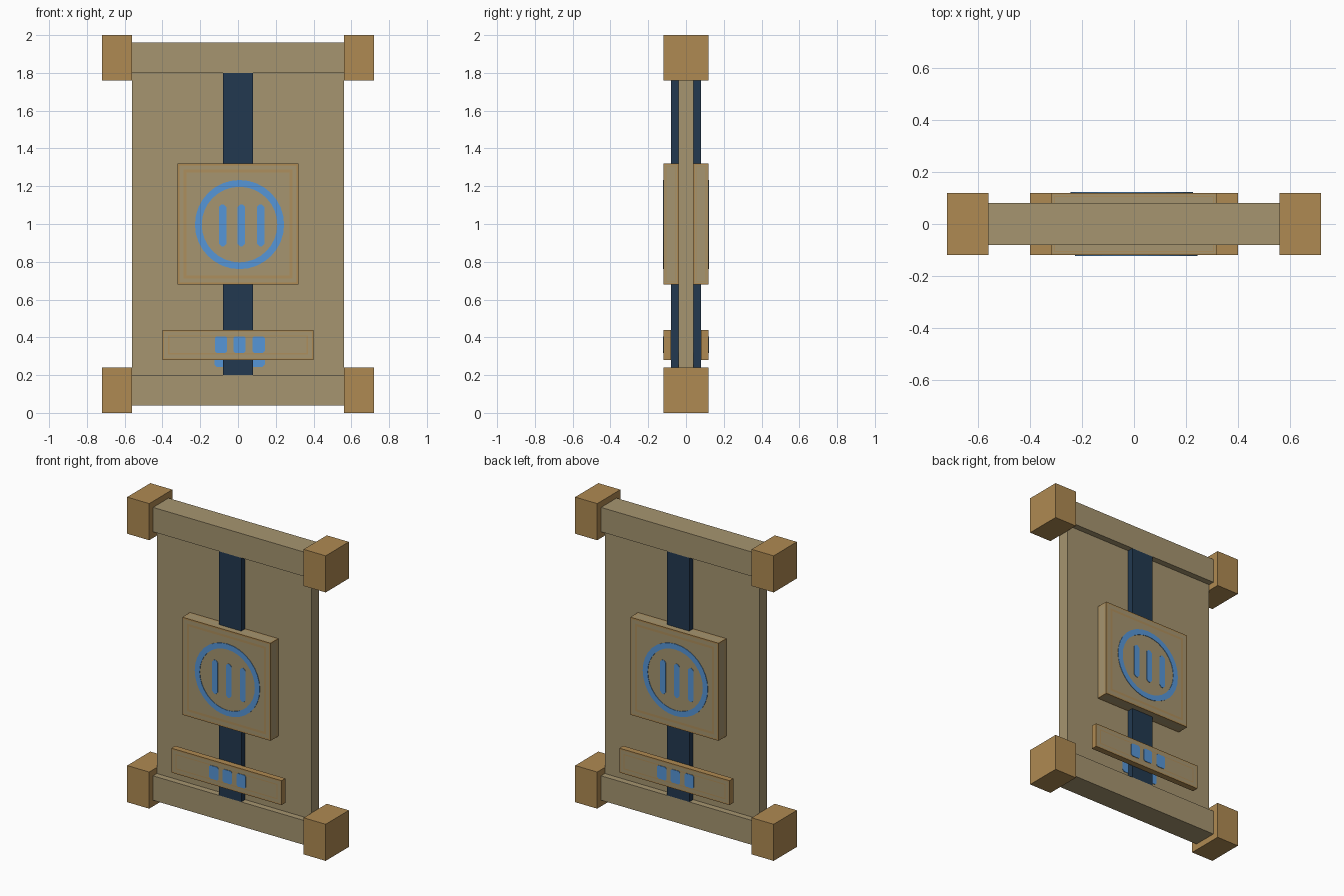
import bpy, bmesh, math

if "Cube" in bpy.data.objects:
    bpy.data.objects.remove(bpy.data.objects["Cube"], do_unlink=True)


def material(name, rgb):
    lin = [(c / 255 / 12.92) if c / 255 <= 0.04045 else ((c / 255 + 0.055) / 1.055) ** 2.4 for c in rgb]
    m = bpy.data.materials.new(name)
    m.diffuse_color = (*lin, 1)
    m.use_nodes = True
    m.node_tree.nodes["Principled BSDF"].inputs["Base Color"].default_value = (*lin, 1)
    return m


cloth = material("tan cloth", (166, 149, 112))
wood = material("golden wood", (175, 138, 82))
trim = material("soft gold trim", (174, 143, 93))
navy = material("navy ribbon", (34, 57, 80))
blue = material("bright blue", (86, 150, 215))


def finish(name, bm, mats):
    bmesh.ops.recalc_face_normals(bm, faces=bm.faces)
    mesh = bpy.data.meshes.new(name)
    bm.to_mesh(mesh)
    bm.free()
    for m in mats:
        mesh.materials.append(m)
    obj = bpy.data.objects.new(name, mesh)
    bpy.context.collection.objects.link(obj)
    return obj


def box_mesh(lo, hi):
    bm = bmesh.new()
    bmesh.ops.create_cube(bm, size=1)
    for v in bm.verts:
        v.co = [(lo[i] + hi[i]) / 2 + v.co[i] * (hi[i] - lo[i]) for i in range(3)]
    bm.normal_update()
    return bm


def box(name, x, y, z, mat):
    lo, hi = zip(*(sorted(r) for r in (x, y, z)))
    return finish(name, box_mesh(lo, hi), [mat])


def framed_panel(name, x, y, z, side, front_steps, side_steps):
    """Box whose faces are inset into border, gap, inner trim line and centre."""
    lo, hi = zip(*(sorted(r) for r in (x, y, z)))
    bm = box_mesh(lo, hi)
    for f in list(bm.faces):
        if f.normal.y * side < -0.5:      # hidden face against the banner
            continue
        steps = front_steps if f.normal.y * side > 0.5 else side_steps
        if not steps:
            f.material_index = 1
            continue
        for width, index in zip(steps, (1, 0, 2)):
            rim = bmesh.ops.inset_individual(bm, faces=[f], thickness=width)["faces"]
            for r in rim:
                r.material_index = index
        f.material_index = 0
    return finish(name, bm, [cloth, wood, trim])


def plate(name, points, side, y, hole=None):
    """Thin painted shape in the xz plane, turned to face the given side."""
    bm = bmesh.new()
    outer = [bm.verts.new((-side * px, side * y, pz)) for px, pz in points]
    if hole:
        inner = [bm.verts.new((-side * px, side * y, pz)) for px, pz in hole]
        n = len(outer)
        faces = [bm.faces.new((outer[i], outer[(i + 1) % n], inner[(i + 1) % n], inner[i])) for i in range(n)]
    else:
        faces = [bm.faces.new(outer)]
    ext = bmesh.ops.extrude_face_region(bm, geom=faces)["geom"]
    for v in ext:
        if isinstance(v, bmesh.types.BMVert):
            v.co.y += side * 0.003
    return finish(name, bm, [blue])


def pill(x0, x1, z0, z1, c):
    return [(x0 + c, z0), (x1 - c, z0), (x1, z0 + c), (x1, z1 - c),
            (x1 - c, z1), (x0 + c, z1), (x0, z1 - c), (x0, z0 + c)]


def circle(cx, cz, r, n=32):
    return [(cx + r * math.cos(2 * math.pi * i / n), cz + r * math.sin(2 * math.pi * i / n)) for i in range(n)]


# Banner cloth and the rails that hold it
box("banner_cloth", (-0.56, 0.56), (-0.04, 0.04), (0.2, 1.8), cloth)
box("top_rail", (-0.56, 0.56), (-0.08, 0.08), (1.8, 1.96), cloth)
box("bottom_rail", (-0.56, 0.56), (-0.08, 0.08), (0.04, 0.2), cloth)

# Square end knobs
for s, side_name in ((1, "left"), (-1, "right")):
    for z, level in ((0, "bottom"), (1.76, "top")):
        box(f"{level}_{side_name}_knob", (s * 0.56, s * 0.72), (-0.12, 0.12), (z, z + 0.24), wood)

# The same ribbon, plaque and nameplate on both faces
for s, face in ((-1, "front"), (1, "back")):
    box(f"{face}_ribbon", (-0.08, 0.08), (s * 0.04, s * 0.08), (0.2, 1.8), navy)
    framed_panel(f"{face}_plaque", (-0.32, 0.32), (s * 0.04, s * 0.12), (0.68, 1.32), s,
                 (0.014, 0.032, 0.022), (0.009, 0.008, 0.006))
    framed_panel(f"{face}_lower_plate", (-0.4, 0.4), (s * 0.08, s * 0.12), (0.28, 0.44), s,
                 (0.012, 0.03, 0.01), None)

    # Ring and three bars on the plaque
    plate(f"{face}_emblem_ring", circle(0.008, 0.997, 0.236), s, 0.12, circle(0.008, 0.997, 0.2))
    for i, x in enumerate((-0.081, 0.018, 0.12)):
        plate(f"{face}_emblem_bar_{i + 1}", pill(x - 0.02, x + 0.02, 0.882, 1.104, 0.014), s, 0.12)

    # Three marks on the lower plate
    for i, x in enumerate((-0.09, 0.008, 0.109)):
        plate(f"{face}_plate_mark_{i + 1}", pill(x - 0.033, x + 0.033, 0.318, 0.405, 0.009), s, 0.12)

    # Marks on the cloth beside the ribbon
    for i, (x0, x1) in enumerate(((-0.125, -0.06), (0.06, 0.142))):
        plate(f"{face}_cloth_mark_{i + 1}", pill(x0, x1, 0.244, 0.32, 0.012), s, 0.04)
